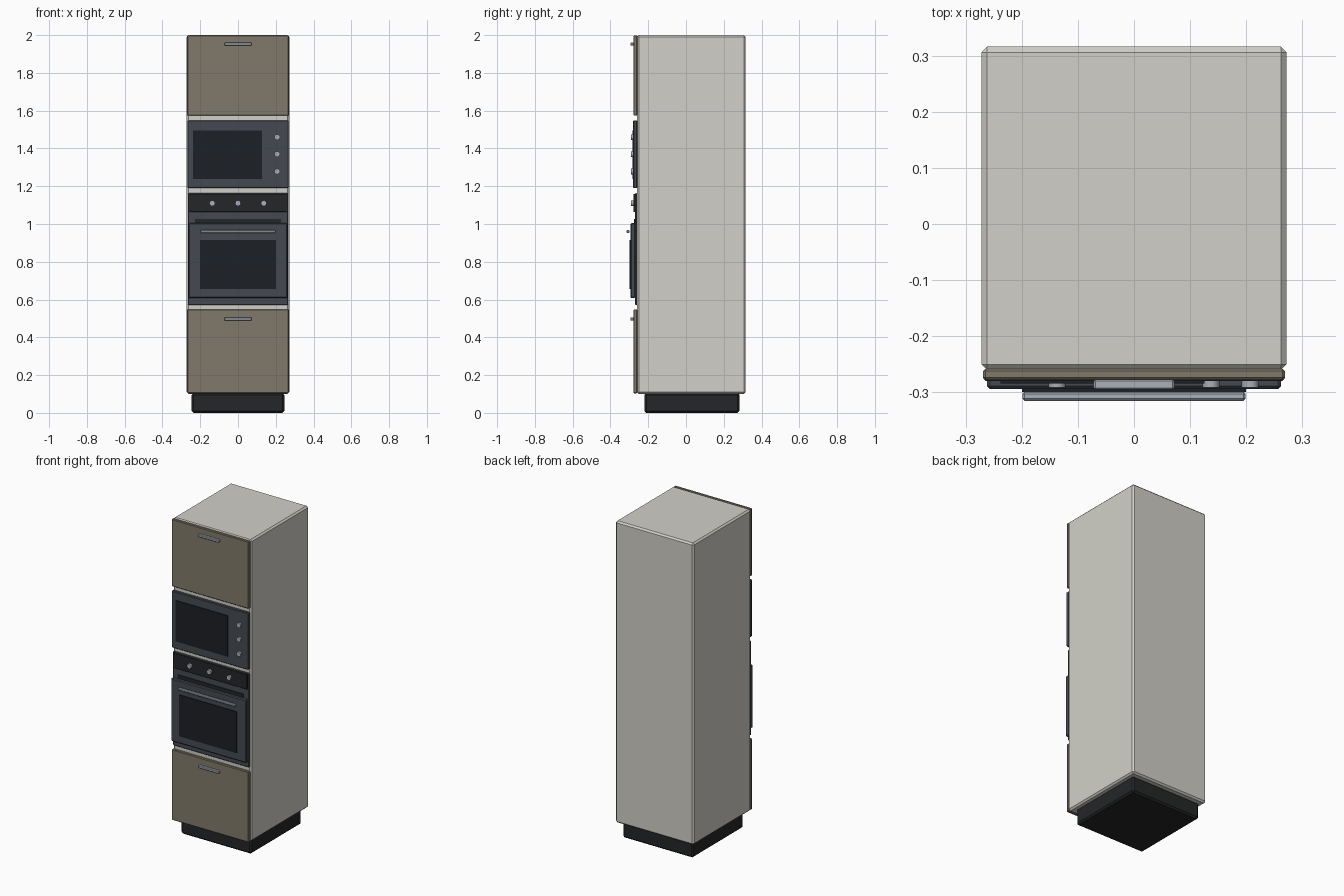
import bpy, math

if "Cube" in bpy.data.objects:
    bpy.data.objects.remove(bpy.data.objects["Cube"])


def material(name, rgb):
    m = bpy.data.materials.new(name)
    m.diffuse_color = (*rgb, 1)
    m.use_nodes = True
    m.node_tree.nodes["Principled BSDF"].inputs["Base Color"].default_value = m.diffuse_color
    return m


SHELL = material("shell", (0.64, 0.63, 0.58))
WOOD = material("front_panel", (0.22, 0.195, 0.145))
STEEL = material("dark_steel", (0.06, 0.068, 0.082))
BLACK = material("black", (0.018, 0.019, 0.02))
GLASS = material("glass", (0.012, 0.014, 0.018))
METAL = material("metal", (0.40, 0.43, 0.48))


def box(name, x, y, z, mat, bevel=0.0):
    """Box from (min, max) ranges with an optional single-segment chamfer."""
    bpy.ops.mesh.primitive_cube_add(size=1, location=[sum(r) / 2 for r in (x, y, z)])
    o = bpy.context.object
    o.name = name
    o.scale = [r[1] - r[0] for r in (x, y, z)]
    bpy.ops.object.transform_apply(location=False, rotation=False, scale=True)
    o.data.materials.append(mat)
    if bevel:
        b = o.modifiers.new("chamfer", 'BEVEL')
        b.width = bevel
        b.segments = 1
    return o


def knob(name, x, z, back, front, r=0.015):
    bpy.ops.mesh.primitive_cylinder_add(vertices=16, radius=r, depth=back - front,
                                        location=(x, (back + front) / 2, z),
                                        rotation=(math.pi / 2, 0, 0))
    o = bpy.context.object
    o.name = name
    o.data.materials.append(METAL)
    bpy.ops.object.shade_smooth_by_angle()


def sym(w):
    return (-w, w)


# Cabinet shell and recessed plinth
box("cabinet_body", sym(0.272), (-0.26, 0.316), (0.1, 2.0), SHELL, 0.01)
box("plinth", sym(0.245), (-0.22, 0.283), (0.0, 0.105), BLACK, 0.01)

# Upper and lower fronts with small handles
for name, z, hz in (("upper_door", (1.574, 1.998), 1.952),
                    ("lower_drawer", (0.103, 0.548), 0.497)):
    box(name, sym(0.269), (-0.278, -0.258), z, WOOD, 0.004)
    box(name + "_handle", sym(0.072), (-0.295, -0.277), (hz - 0.008, hz + 0.008), METAL, 0.003)

# Microwave
box("microwave_front", sym(0.268), (-0.28, -0.258), (1.19, 1.548), STEEL, 0.004)
box("microwave_window", (-0.238, 0.126), (-0.284, -0.278), (1.238, 1.496), GLASS)
for i, z in enumerate((1.46, 1.37, 1.278)):
    knob(f"microwave_knob_{i + 1}", 0.207, z, -0.278, -0.291)

# Oven housing, control panel and vent
box("oven_housing", sym(0.266), (-0.27, -0.258), (0.571, 1.164), STEEL, 0.004)
box("oven_control_panel", sym(0.258), (-0.279, -0.266), (1.064, 1.16), BLACK, 0.002)
for i, x in enumerate((-0.137, 0, 0.137)):
    knob(f"oven_knob_{i + 1}", x, 1.11, -0.277, -0.291)
box("oven_vent", sym(0.228), (-0.275, -0.266), (1.0, 1.026), BLACK)

# Oven door with window and long handle
box("oven_door", sym(0.262), (-0.294, -0.268), (0.608, 1.004), STEEL, 0.005)
box("oven_window", sym(0.2), (-0.299, -0.292), (0.656, 0.916), GLASS)
box("oven_handle", sym(0.199), (-0.315, -0.299), (0.952, 0.968), METAL, 0.004)
